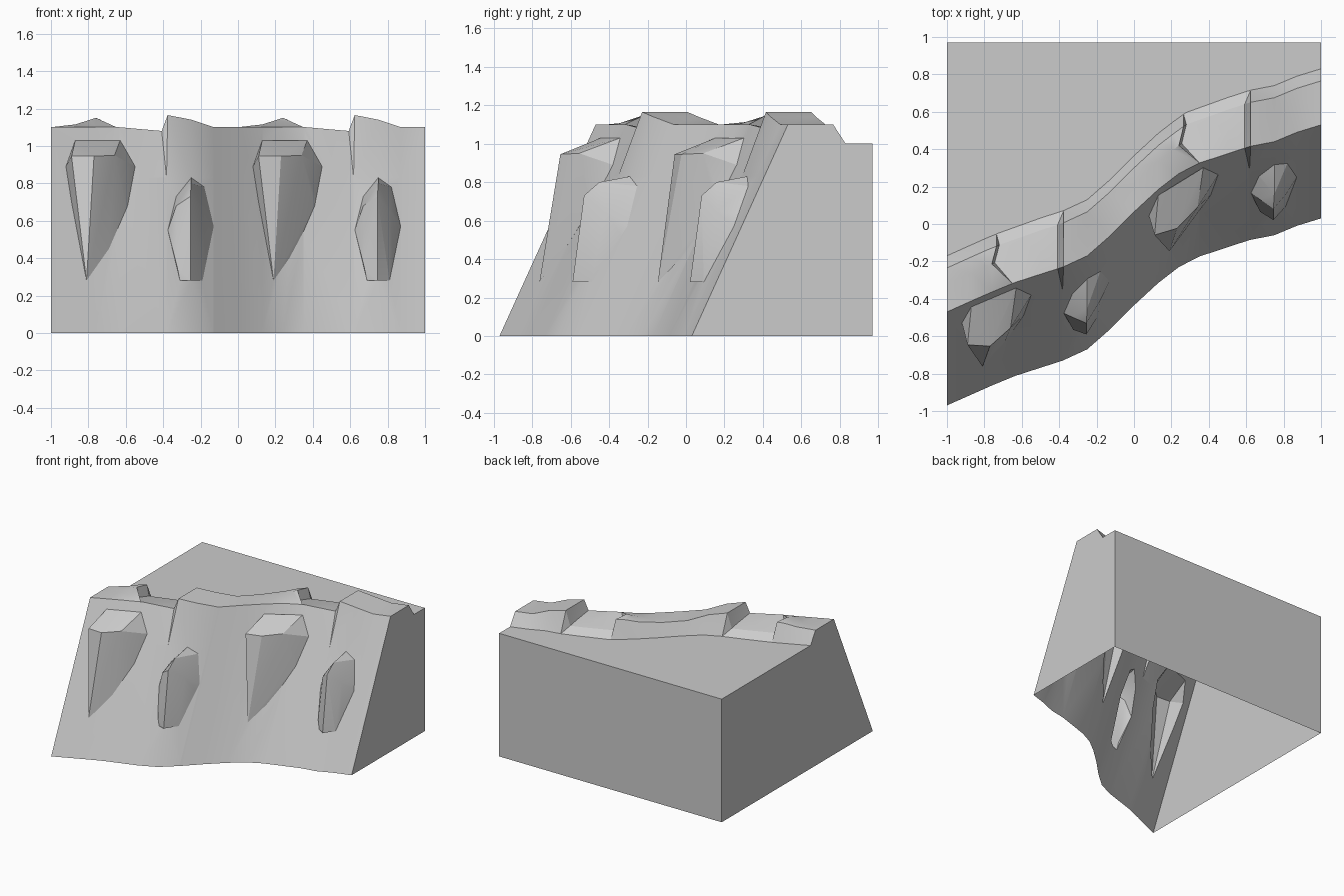
import bpy, bmesh, math

if "Cube" in bpy.data.objects:
    bpy.data.objects.remove(bpy.data.objects["Cube"])

SLOPE = 0.4545  # y lean of the cliff face per unit of height
# winding foot line of the cliff (x, y)
FOOT = [(-1, -.97), (-.8, -.88), (-.63, -.81), (-.38, -.73), (-.25, -.67), (-.13, -.565),
        (0, -.435), (.13, -.315), (.24, -.23), (.3, -.19), (.62, -.085), (.75, -.06), (.87, -.01), (1, .03)]


def foot(x):
    for (x0, y0), (x1, y1) in zip(FOOT, FOOT[1:]):
        if x <= x1:
            return y0 + (y1 - y0) * (x - x0) / (x1 - x0)
    return FOOT[-1][1]


def finish(bm, name):
    bmesh.ops.recalc_face_normals(bm, faces=bm.faces)
    me = bpy.data.meshes.new(name)
    bm.to_mesh(me)
    bm.free()
    ob = bpy.data.objects.new(name, me)
    bpy.context.collection.objects.link(ob)
    return ob


# columns of one tile: x at foot, front rim, mid rim, back rim, then heights of front, mid, back rim
TILE = [(-1, -1, -1, -1, 1.1, 1.1, 1.1), (-.87, -.87, -.87, -.87, 1.1, 1.115, 1.115),
        (-.76, -.76, -.79, -.79, 1.1, 1.14, 1.135),
        (-.65, -.65, -.76, -.735, 1.1, 1.15, 1.14), (-.635, -.635, -.745, -.72, 1.1, 1.07, 1.05),
        (-.5, -.5, -.5, -.5, 1.088, 1.065, 1.045), (-.388, -.408, -.408, -.408, 1.08, 1.06, 1.045),
        (-.382, -.376, -.376, -.376, 1.165, 1.165, 1.165),
        (-.25, -.25, -.25, -.25, 1.14, 1.14, 1.14), (-.13, -.13, -.13, -.13, 1.1, 1.1, 1.1)]
columns = [tuple(v + dx for v in c[:4]) + c[4:] for dx in (0, 1) for c in TILE]
columns.append((1, 1, 1, 1, 1.1, 1.1, 1.1))

# cliff body with raised rim, lofted from sections along x
bm = bmesh.new()
rings = []
for xf, xt, xm, xb, zf, zm, zb in columns:
    pts = [(xf, foot(xf), 0), (xf, foot(xf) + .83 * SLOPE, .83), (xt, foot(xt) + .5, zf),
           (xm, foot(xm) + .65, zm), (xb, foot(xb) + .735, zb), (xb, foot(xb) + .8, 1),
           (xf, .97, 1), (xf, .97, 0)]
    rings.append([bm.verts.new(p) for p in pts])
for a, b in zip(rings, rings[1:]):
    for i in range(8):
        j = (i + 1) % 8
        bm.faces.new((a[i], a[j], b[j], b[i]))
bm.faces.new(rings[0])
bm.faces.new(rings[-1])
bmesh.ops.triangulate(bm, faces=bm.faces)
cliff = finish(bm, "cliff")


# rocks: hulls of points (x, height, distance off the cliff face), merged into the cliff
def rock(name, pts, dx):
    bm = bmesh.new()
    for x, z, d in pts:
        bm.verts.new((x + dx, foot(x + dx) + SLOPE * z + d, z))
    bmesh.ops.convex_hull(bm, input=bm.verts)
    loose = [v for v in bm.verts if not v.link_faces]
    bmesh.ops.delete(bm, geom=loose, context='VERTS')
    ob = finish(bm, name)
    ob.hide_render = True
    ob.hide_viewport = True
    mod = cliff.modifiers.new(name, 'BOOLEAN')
    mod.operation = 'UNION'
    mod.solver = 'EXACT'
    mod.object = ob
    return ob


LARGE = [(-.87, 1.03, 0), (-.63, 1.03, 0), (-.55, .89, 0), (-.59, .68, 0), (-.69, .45, 0),
         (-.81, .28, -.005), (-.89, .7, 0), (-.92, .89, 0), (-.89, .945, -.155),
         (-.77, .945, -.215), (-.66, .95, -.165), (-.815, .65, -.105), (-.88, .72, -.05), (-.75, .75, .12)]
SMALL = [(-.25, .83, 0), (-.18, .78, 0), (-.13, .57, 0), (-.19, .28, 0), (-.31, .28, 0),
         (-.375, .55, 0), (-.33, .73, 0), (-.255, .73, -.19), (-.33, .68, -.1), (-.25, .8, -.145),
         (-.255, .28, -.045), (-.325, .35, -.02), (-.185, .65, -.1), (-.25, .55, .1)]

rocks = []
for i, dx in enumerate((0, 1)):
    rocks.append(rock(f"large_rock_{i + 1}", LARGE, dx))
    rocks.append(rock(f"small_rock_{i + 1}", SMALL, dx))

# bake the union, then open the underside
deps = bpy.context.evaluated_depsgraph_get()
bm = bmesh.new()
bm.from_object(cliff, deps)
cliff.modifiers.clear()
bottom = [f for f in bm.faces if all(v.co.z < .001 for v in f.verts)]
bmesh.ops.delete(bm, geom=bottom, context='FACES')
bmesh.ops.dissolve_limit(bm, angle_limit=math.radians(1), verts=bm.verts, edges=bm.edges)
bm.to_mesh(cliff.data)
bm.free()
for ob in rocks:
    bpy.data.objects.remove(ob)
bpy.context.view_layer.objects.active = cliff
cliff.select_set(True)
bpy.ops.object.shade_smooth_by_angle(angle=math.radians(25))
